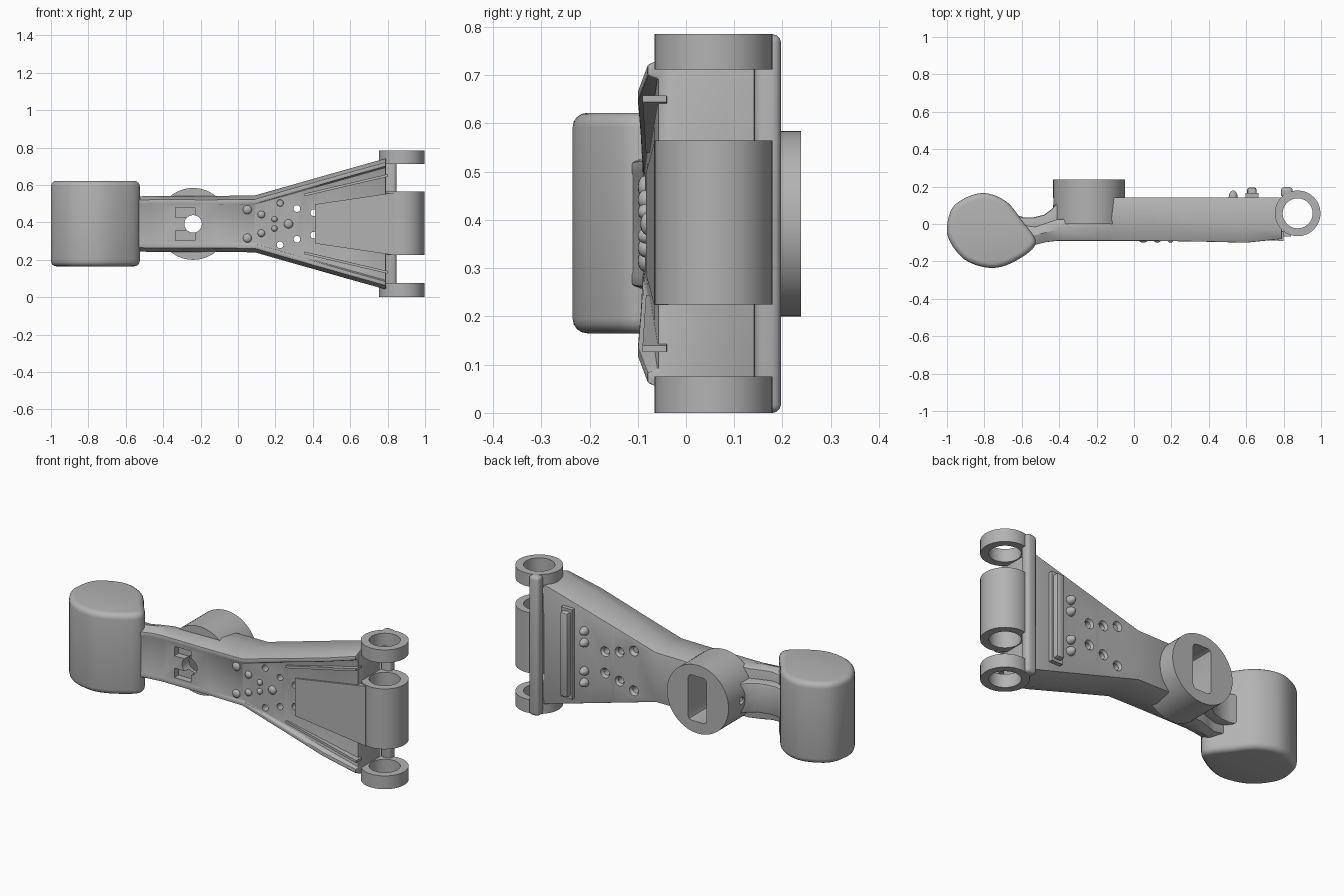
import bpy, bmesh, math
from mathutils import Matrix, Vector

if "Cube" in bpy.data.objects:
    bpy.data.objects.remove(bpy.data.objects["Cube"])

MID = 0.392  # height of the mirror plane
grey = bpy.data.materials.new("plain_grey")
grey.use_nodes = True
grey.diffuse_color = (0.45, 0.45, 0.45, 1)
grey.node_tree.nodes["Principled BSDF"].inputs["Base Color"].default_value = (0.45, 0.45, 0.45, 1)


def finish(name, bm):
    bmesh.ops.recalc_face_normals(bm, faces=bm.faces)
    mesh = bpy.data.meshes.new(name)
    bm.to_mesh(mesh)
    bm.free()
    mesh.materials.append(grey)
    obj = bpy.data.objects.new(name, mesh)
    bpy.context.collection.objects.link(obj)
    return obj


def activate(obj):
    bpy.ops.object.select_all(action='DESELECT')
    obj.select_set(True)
    bpy.context.view_layer.objects.active = obj


def smooth(obj, angle=35):
    activate(obj)
    bpy.ops.object.shade_smooth_by_angle(angle=math.radians(angle))
    return obj


def bevel(obj, width, segments=3, angle=40):
    mod = obj.modifiers.new("bevel", 'BEVEL')
    mod.width, mod.segments = width, segments
    mod.limit_method, mod.angle_limit = 'ANGLE', math.radians(angle)
    activate(obj)
    bpy.ops.object.modifier_apply(modifier=mod.name)


def cut(obj, cutters):
    for cutter in cutters:
        mod = obj.modifiers.new("cut", 'BOOLEAN')
        mod.operation, mod.object, mod.solver = 'DIFFERENCE', cutter, 'EXACT'
        activate(obj)
        bpy.ops.object.modifier_apply(modifier=mod.name)


def box(name, x, y, z):
    bm = bmesh.new()
    bmesh.ops.create_cube(bm, size=1)
    for v in bm.verts:
        v.co = [a + (b - a) * (c + 0.5) for (a, b), c in zip((x, y, z), v.co)]
    return finish(name, bm)


def cylinder_y(name, x, z, r, y0, y1, r_back=None, sides=24):
    bm = bmesh.new()
    turn = Matrix.Translation((x, (y0 + y1) / 2, z)) @ Matrix.Rotation(-math.pi / 2, 4, 'X')
    bmesh.ops.create_cone(bm, cap_ends=True, segments=sides, radius1=r,
                          radius2=r_back or r, depth=y1 - y0, matrix=turn)
    return finish(name, bm)


def prism(name, outline, z0, z1):
    bm = bmesh.new()
    face = bm.faces.new([bm.verts.new((x, y, z0)) for x, y in outline])
    new = bmesh.ops.extrude_face_region(bm, geom=[face])["geom"]
    bmesh.ops.translate(bm, vec=(0, 0, z1 - z0),
                        verts=[g for g in new if isinstance(g, bmesh.types.BMVert)])
    return finish(name, bm)


def tube(name, z0, z1, r=0.122, hole=0.08, sides=64):
    bm = bmesh.new()
    rings = []
    for radius, z in ((r, z0), (r, z1), (hole, z1), (hole, z0)):
        rings.append([bm.verts.new((0.875 + radius * math.cos(2 * math.pi * i / sides),
                                    0.057 + radius * math.sin(2 * math.pi * i / sides), z))
                      for i in range(sides)])
    for k in range(4):
        a, b = rings[k], rings[(k + 1) % 4]
        for i in range(sides):
            j = (i + 1) % sides
            bm.faces.new((a[i], a[j], b[j], b[i]))
    return smooth(finish(name, bm))


def closed_curve(points, steps=6):
    out, n = [], len(points)
    for i in range(n):
        p0, p1, p2, p3 = [Vector(points[(i + k - 1) % n]) for k in range(4)]
        for s in range(steps):
            t = s / steps
            out.append((2 * p1 + (p2 - p0) * t + (2 * p0 - 5 * p1 + 4 * p2 - p3) * t * t
                        + (3 * p1 - p0 - 3 * p2 + p3) * t ** 3) / 2)
    return out


# Rounded end pad
pad = prism("end_pad", closed_curve([
    (-1, -0.02), (-0.96, 0.1), (-0.82, 0.165), (-0.69, 0.125), (-0.6, 0.02),
    (-0.525, -0.1), (-0.62, -0.19), (-0.75, -0.235), (-0.89, -0.2), (-0.975, -0.11)]),
    0.165, 0.622)
bevel(pad, 0.03, 4, 60)
smooth(pad, 40)

# Arm body lofted along x: x, half height, back y, side ridge y, front y, floor y
stations = [
    (-0.62, 0.14, 0.0, -0.05, -0.12, -0.118),
    (-0.53, 0.147, -0.015, -0.06, -0.112, -0.11),
    (-0.47, 0.15, 0.005, -0.045, -0.097, -0.095),
    (-0.41, 0.15, 0.025, -0.03, -0.09, -0.088),
    (-0.13, 0.15, 0.03, 0.0, -0.09, -0.088),
    (-0.12, 0.15, 0.142, 0.03, -0.09, -0.088),
    (0.09, 0.152, 0.142, 0.03, -0.09, -0.085),
    (0.35, 0.226, 0.142, 0.0, -0.094, -0.075),
    (0.6, 0.297, 0.142, -0.02, -0.1, -0.066),
    (0.79, 0.35, 0.142, -0.035, -0.08, -0.058),
]
bm = bmesh.new()
loops = []
for x, h, back, side, front, floor in stations:
    half = [(back, h - 0.012), (side, h), (front, h - 0.02),
            (front, h - 0.042), (floor, h - 0.048)]
    ring = half + [(y, -z) for y, z in reversed(half)]
    loops.append([bm.verts.new((x, y, MID + z)) for y, z in ring])
for a, b in zip(loops, loops[1:]):
    for i in range(len(a)):
        j = (i + 1) % len(a)
        bm.faces.new((a[i], a[j], b[j], b[i]))
bm.faces.new(loops[0])
bm.faces.new(loops[-1])
body = finish("arm_body", bm)
bevel(body, 0.01, 2, 45)

# Round boss on the back
boss = cylinder_y("back_boss", -0.24, MID, 0.192, 0.0, 0.238, sides=64)

# Openings through boss and body
slot = box("slot_cutter", (-0.295, -0.18), (-0.03, 0.4), (0.265, 0.52))
bevel(slot, 0.02, 2)
pin_hole = cylinder_y("pin_cutter", -0.24, MID, 0.047, -0.3, 0.3)
side_hole = cylinder_y("side_cutter", 0, 0, 0.02, -0.08, 0.08)
side_hole.matrix_world = Matrix.Translation((-0.42, 0.12, MID)) @ Matrix.Rotation(math.pi / 2, 4, 'Z')
body_cutters = [slot, pin_hole]
for s in (-1, 1):
    z = sorted((MID + s * 0.035, MID + s * 0.088))
    body_cutters.append(box("notch_cutter", (-0.335, -0.23), (-0.2, -0.05), z))
    for x, dz in ((0.225, 0.112), (0.315, 0.082), (0.405, 0.06)):
        body_cutters.append(cylinder_y("hole_cutter", x, MID + s * dz, 0.018, -0.3, 0.3, sides=16))
        body_cutters.append(cylinder_y("sink_cutter", x, MID + s * dz, 0.016, 0.125, 0.145, 0.03, 16))
cut(body, body_cutters)
cut(boss, [slot, side_hole])
for cutter in body_cutters + [side_hole]:
    bpy.data.objects.remove(cutter)
smooth(body, 30)
smooth(boss)

# Concave web joining pad and boss
web = prism("neck_web", [(-0.63, -0.05), (-0.63, 0.05), (-0.59, 0.035), (-0.54, 0.035),
                         (-0.48, 0.05), (-0.44, 0.08), (-0.41, 0.115), (-0.38, 0.115),
                         (-0.38, -0.05)], MID - 0.085, MID + 0.085)
bevel(web, 0.012, 2, 50)
smooth(web)

# Hinge barrel, end rings and back rod
tube("hinge_barrel", 0.225, 0.565)
tube("lower_ring", 0, 0.075)
tube("upper_ring", 0.712, 0.785)
rod = box("back_rod", (0.785, 0.848), (0.142, 0.197), (0, 0.785))
bevel(rod, 0.018, 3)
smooth(rod)

# Back crossbar with two steps
box("crossbar_base", (0.595, 0.665), (0.13, 0.165), (0.14, 0.645))
bar = box("crossbar", (0.605, 0.655), (0.13, 0.195), (0.155, 0.63))
bevel(bar, 0.012, 2)
smooth(bar)


# Flat panel in front, tapering out toward the barrel
def sloped_strip(name, x0, x1, low0, low1, high0, high1, y0, y1, depth):
    bm = bmesh.new()
    corners = ((x0, y0, low0), (x1, y1, low1), (x1, y1, high1), (x0, y0, high0))
    front = [bm.verts.new(c) for c in corners]
    back = [bm.verts.new((x, y + depth, z)) for x, y, z in corners]
    bm.faces.new(front)
    bm.faces.new(back)
    for i in range(4):
        j = (i + 1) % 4
        bm.faces.new((front[i], front[j], back[j], back[i]))
    return finish(name, bm)


sloped_strip("front_panel", 0.412, 0.84, MID - 0.105, MID - 0.168,
             MID + 0.105, MID + 0.168, -0.083, -0.066, 0.03)

# Thin ribs beside the panel
for s, side in ((-1, "lower"), (1, "upper")):
    sloped_strip(side + "_rib", 0.355, 0.8, MID + s * 0.148, MID + s * 0.252,
                 MID + s * 0.162, MID + s * 0.266, -0.083, -0.09, 0.05)


# Domed studs
def stud(name, x, z, r, y, height):
    bm = bmesh.new()
    bmesh.ops.create_uvsphere(bm, u_segments=16, v_segments=10, radius=1,
                              matrix=Matrix.Translation((x, y, z)) @ Matrix.Diagonal((r, height, r, 1)))
    return smooth(finish(name, bm), 60)


stud("front_stud", 0.27, MID, 0.024, -0.079, 0.016)
for s in (-1, 1):
    for x, dz, r in ((0.05, 0.076, 0.024), (0.125, 0.05, 0.02), (0.195, 0.025, 0.016)):
        stud("front_stud", x, MID + s * dz, r, -0.084, 0.016)
    for dz in (0.08, 0.145):
        stud("back_stud", 0.53, MID + s * dz, 0.024, 0.142, 0.038)
